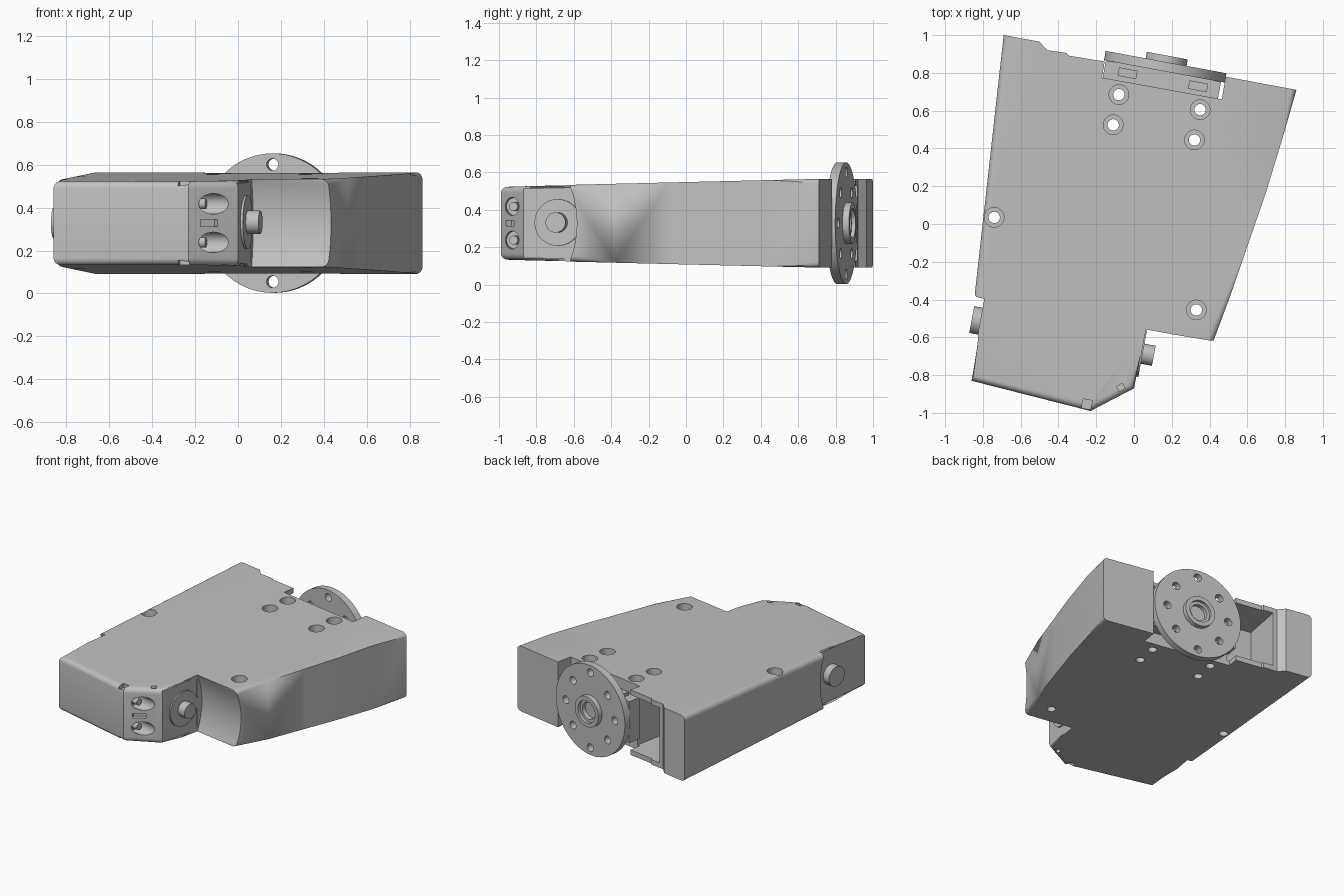
import bpy, bmesh, math
from mathutils import Vector, Matrix

if "Cube" in bpy.data.objects:
    bpy.data.objects.remove(bpy.data.objects["Cube"])

ANG = math.radians(-10.5)
ROT = Matrix.Rotation(ANG, 4, 'Z')
U = ROT @ Vector((1, 0, 0))      # across the housing
V = ROT @ Vector((0, 1, 0))      # along the housing
Z = Vector((0, 0, 1))
MID = 0.328                      # height of the centre plane

grey = bpy.data.materials.new("cast_grey")
grey.use_nodes = True
COLOR = (0.53, 0.53, 0.53, 1)
grey.diffuse_color = COLOR
grey.node_tree.nodes["Principled BSDF"].inputs["Base Color"].default_value = COLOR


def finish(name, bm):
    bmesh.ops.recalc_face_normals(bm, faces=bm.faces)
    mesh = bpy.data.meshes.new(name)
    bm.to_mesh(mesh)
    bm.free()
    mesh.materials.append(grey)
    obj = bpy.data.objects.new(name, mesh)
    bpy.context.collection.objects.link(obj)
    return obj


def cylinder(name, start, end, r, sides=40):
    start, end = Vector(start), Vector(end)
    axis = end - start
    bm = bmesh.new()
    turn = axis.to_track_quat('Z', 'Y').to_matrix().to_4x4()
    bmesh.ops.create_cone(bm, cap_ends=True, segments=sides, radius1=r, radius2=r,
                          depth=axis.length,
                          matrix=Matrix.Translation((start + end) / 2) @ turn)
    return finish(name, bm)


def box(name, center, size, angle=ANG):
    bm = bmesh.new()
    bmesh.ops.create_cube(bm, size=1, matrix=Matrix.Translation(center)
                          @ Matrix.Rotation(angle, 4, 'Z') @ Matrix.Diagonal((*size, 1)))
    return finish(name, bm)


def cut(target, cutter):
    mod = target.modifiers.new("cut", 'BOOLEAN')
    mod.operation = 'DIFFERENCE'
    mod.solver = 'EXACT'
    mod.object = cutter
    bpy.context.view_layer.objects.active = target
    bpy.ops.object.modifier_apply(modifier=mod.name)
    bpy.data.objects.remove(cutter)


# Housing: tapered slab with rounded long edges and nose
outline = [(-.69, 1), (-.845, -.39), (-.785, -.40), (-.86, -.83), (-.23, -.99),
           (0, -.87), (.06, -.56), (.42, -.62), (.51, -.38), (.61, -.09), (.70, .17),
           (.785, .45), (.86, .71), (.485, .78), (.465, .66), (-.17, .775),
           (-.155, .86), (-.35, .892), (-.355, .905), (-.46, .92), (-.50, .965)]
rounded = {0, 2, 3, 4, 5, 7, 8, 9, 10, 11}   # outline sides with a fillet
bm = bmesh.new()
rings = []
for sign in (-1, 1):
    ring = []
    for x, y in outline:
        half = .2175 + .023 * Vector((x, y, 0)).dot(V)
        ring.append(bm.verts.new((x, y, MID + sign * half)))
    rings.append(ring)
    bm.faces.new(ring)
count = len(outline)
for i in range(count):
    j = (i + 1) % count
    bm.faces.new((rings[0][i], rings[0][j], rings[1][j], rings[1][i]))
soft = [bm.edges.get((ring[i], ring[(i + 1) % count])) for ring in rings for i in rounded]
bmesh.ops.bevel(bm, geom=soft, offset=.032, segments=5, profile=.5,
                affect='EDGES', clamp_overlap=False)
housing = finish("housing", bm)

# Concave ends beside the two pivots
for corner, side, gap in (((.06, -.56, MID), 1, .003), ((-.785, -.40, MID), -1, .008)):
    base = Vector(corner) - V * .475
    cut(housing, cylinder("trough", base + U * side * gap, base + U * side * .6, .52, 96))

# Open bay at the back, left of the output flange
HUB = Vector((.17, .857, MID))
cut(housing, box("bay", HUB + U * -.45 + V * -.12, (.3, .46, .40)))

# Counterbored screw holes
for x, y in ((-.08, .685), (-.11, .525), (.35, .605), (.32, .445), (-.74, .035), (.33, -.455)):
    cut(housing, cylinder("bore", (x, y, -.1), (x, y, .8), .03, 24))
    cut(housing, cylinder("counterbore", (x, y, .42), (x, y, .8), .052, 32))

# Nose ports, slot and small corner pockets
for dz in (-.09, .09):
    port = Vector((-.11, -.93, MID + dz))
    cut(housing, cylinder("port", port - U * .1, port + U * .25, .048, 32))
    cylinder("port_pin", port - U * .105, port - U * .04, .024, 20)
NOSE = math.radians(27.5)
cut(housing, box("slot", (-.135, -.94, MID), (.09, .06, .032), NOSE))
for sign in (-1, 1):
    cut(housing, box("pocket", (-.25, -.955, MID + sign * .185), (.05, .05, .04)))
    cut(housing, box("pocket", (-.07, -.865, MID + sign * .195), (.035, .03, .04), NOSE))

# Pivot pins on both sides
pivot = Vector((.036, -.685, MID + .004))
cylinder("pivot_ring", pivot - U * .02, pivot + U * .010, .125, 48)
cylinder("pivot_pin", pivot - U * .02, pivot + U * .07, .054, 32)
side_pivot = Vector((-.81, -.515, MID))
cylinder("side_pin", side_pivot + U * .02, side_pivot - U * .05, .072, 32)

# Drive unit behind the flange
box("drive_block", HUB + V * -.1 + U * -.005, (.62, .1, .3))
for u in (-.19, .19):
    box("drive_lug", HUB + V * -.095 + U * u + Z * .155, (.1, .045, .04))
cylinder("drive_shaft", HUB - V * .1, HUB - V * .03, .12)

# Output flange with bolt circle and bored hub
flange = cylinder("output_flange", HUB - V * .05, HUB, .325, 72)
for k in range(8):
    a = k * math.pi / 4
    r = .273 if k in (2, 6) else .23
    p = HUB + U * r * math.cos(a) + Z * r * math.sin(a)
    cut(flange, cylinder("bolt_hole", p - V * .2, p + V * .2, .028, 20))
hub = cylinder("flange_hub", HUB - V * .045, HUB + V * .035, .11, 48)
for part, depth, radius in ((flange, .03, .06), (hub, .03, .06), (hub, .0, .08)):
    cut(part, cylinder("hub_bore", HUB - V * depth + V * .015, HUB + V * .2, radius, 32))

# Smooth curved faces, keep crisp edges
for obj in bpy.context.scene.objects:
    obj.select_set(obj.type == 'MESH')
bpy.context.view_layer.objects.active = housing
bpy.ops.object.shade_smooth_by_angle(angle=math.radians(28))
